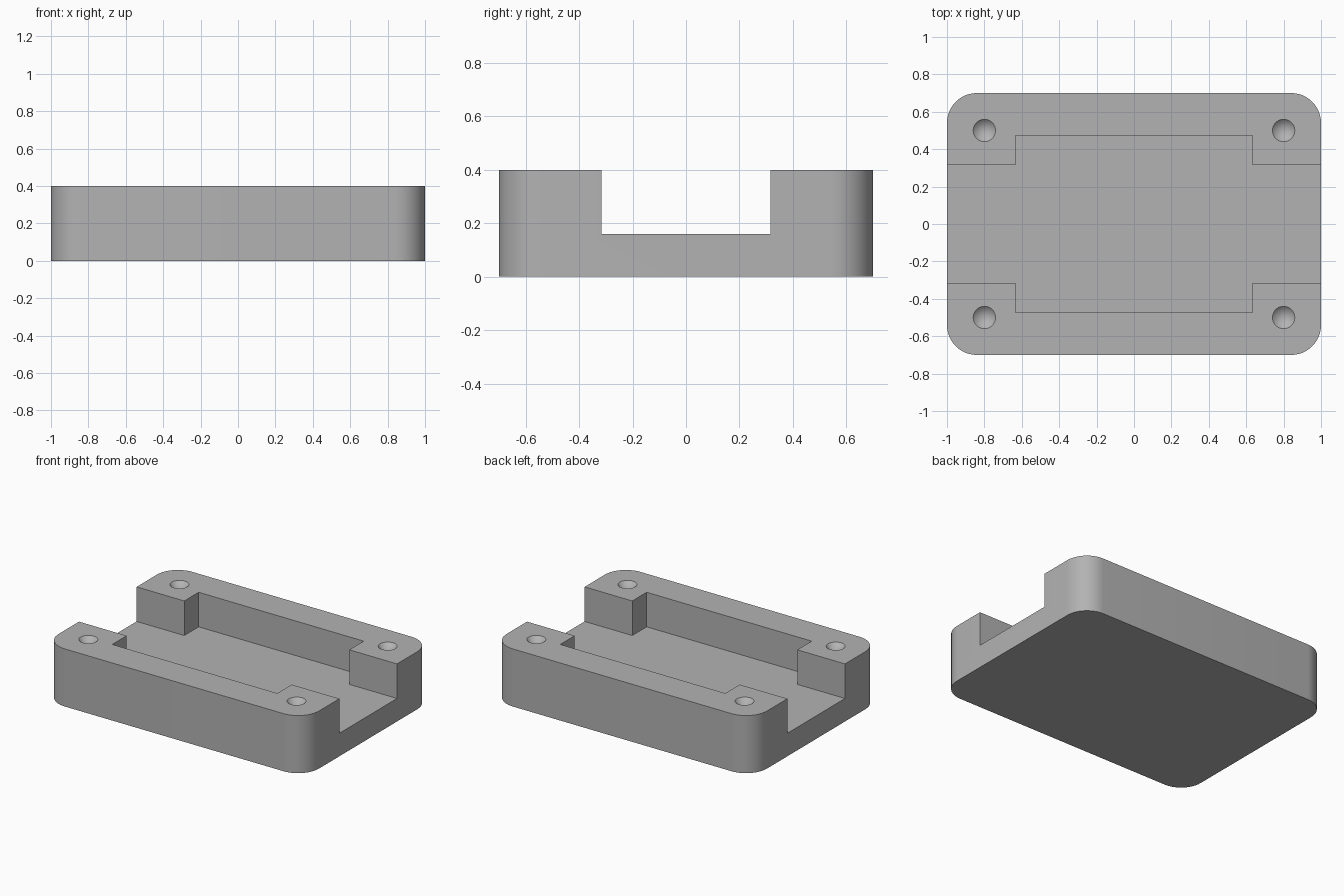
import bpy
import bmesh
from math import cos, sin, pi, radians

cube = bpy.data.objects.get("Cube")
if cube:
    bpy.data.objects.remove(cube, do_unlink=True)

LENGTH, DEPTH, HEIGHT = 2.0, 1.4, 0.4
CORNER, FLOOR = 0.16, 0.16

grey = bpy.data.materials.new("plain grey")
grey.use_nodes = True
color = (0.45, 0.45, 0.45, 1)
grey.diffuse_color = color
grey.node_tree.nodes["Principled BSDF"].inputs["Base Color"].default_value = color


def prism(name, outline, z0, z1):
    """Extrude a closed outline from z0 to z1."""
    bm = bmesh.new()
    face = bm.faces.new([bm.verts.new((x, y, z0)) for x, y in outline])
    top = bmesh.ops.extrude_face_region(bm, geom=[face])["geom"]
    verts = [v for v in top if isinstance(v, bmesh.types.BMVert)]
    bmesh.ops.translate(bm, verts=verts, vec=(0, 0, z1 - z0))
    bmesh.ops.recalc_face_normals(bm, faces=bm.faces)
    mesh = bpy.data.meshes.new(name)
    bm.to_mesh(mesh)
    bm.free()
    obj = bpy.data.objects.new(name, mesh)
    bpy.context.collection.objects.link(obj)
    mesh.materials.append(grey)
    return obj


def cut(target, cutter):
    mod = target.modifiers.new(cutter.name, "BOOLEAN")
    mod.operation = "DIFFERENCE"
    mod.solver = "EXACT"
    mod.object = cutter
    bpy.context.view_layer.objects.active = target
    bpy.ops.object.modifier_apply(modifier=mod.name)
    bpy.data.objects.remove(cutter, do_unlink=True)


# Rounded block
outline = []
steps = 12
for quarter, (sx, sy) in enumerate([(1, 1), (-1, 1), (-1, -1), (1, -1)]):
    for i in range(steps + 1):
        a = (quarter + i / steps) * pi / 2
        outline.append((sx * (LENGTH / 2 - CORNER) + CORNER * cos(a),
                        sy * (DEPTH / 2 - CORNER) + CORNER * sin(a)))
body = prism("tray_body", outline, 0, HEIGHT)

# Open channel end to end, widened into a pocket in the middle
px, py, cx, cy = 0.634, 0.474, 1.2, 0.316
half = [(cx, -cy), (cx, cy), (px, cy), (px, py)]
channel = half + [(-x, -y) for x, y in half]
channel = [(px, -py), (px, -cy)] + half + [(-px, py), (-px, cy),
           (-cx, cy), (-cx, -cy), (-px, -cy), (-px, -py)]
cut(body, prism("channel_cutter", channel, FLOOR, HEIGHT + 0.2))

# Conical dimples in the four corner posts
radius, dimple_depth, rise = 0.06, 0.06, 0.02
for sx in (-1, 1):
    for sy in (-1, 1):
        bpy.ops.mesh.primitive_cone_add(
            vertices=32, radius1=0, radius2=radius * (1 + rise / dimple_depth),
            depth=dimple_depth + rise,
            location=(sx * 0.8, sy * 0.5, HEIGHT + (rise - dimple_depth) / 2))
        cone = bpy.context.object
        cone.name = "dimple_cutter"
        cone.data.materials.append(grey)
        cut(body, cone)

# Smooth corners, crisp edges
bpy.ops.object.select_all(action="DESELECT")
body.select_set(True)
bpy.context.view_layer.objects.active = body
bpy.ops.object.shade_smooth_by_angle(angle=radians(30))
